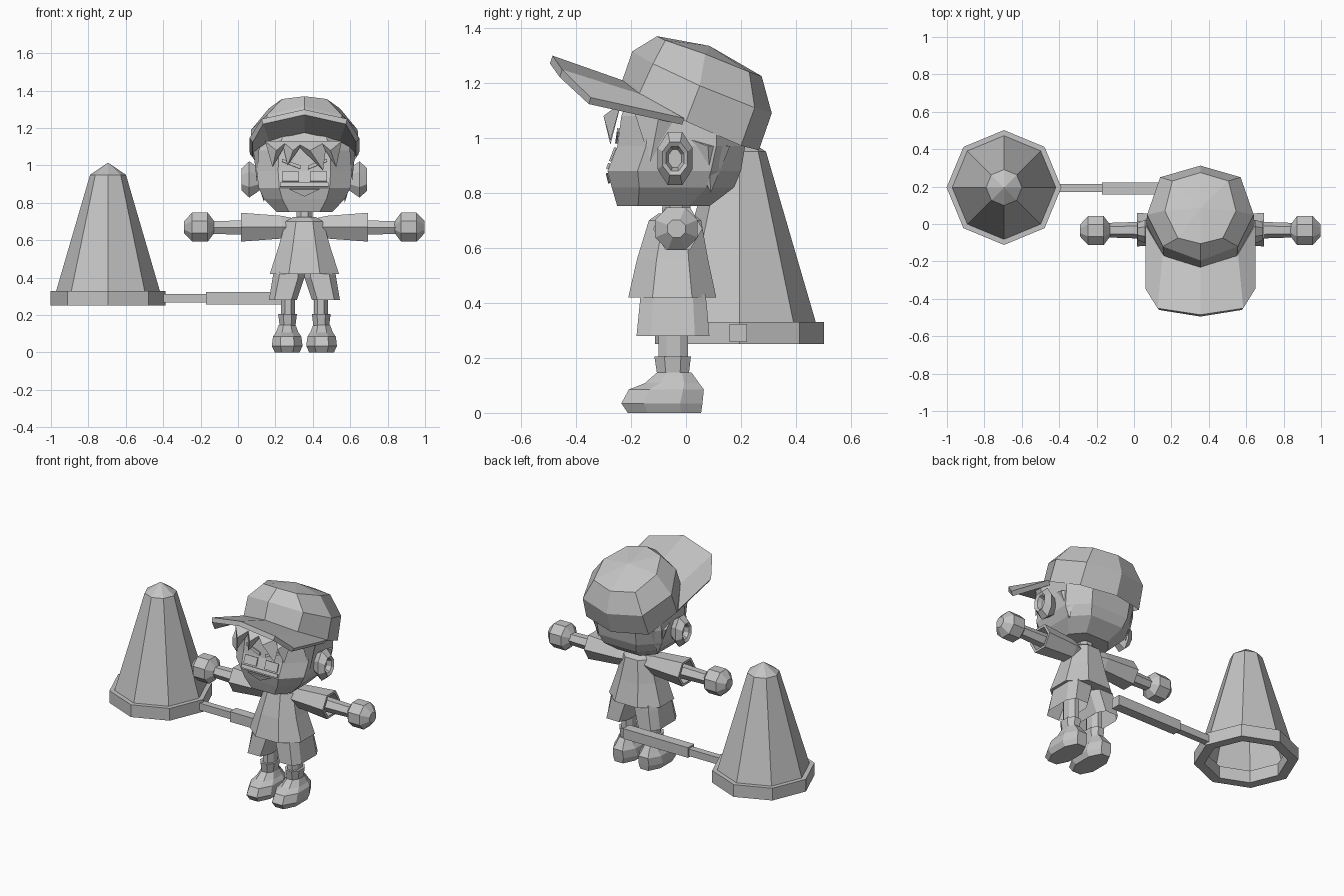
import bpy, bmesh, math

CX = 0.355            # centre line of the figure
GREY = bpy.data.materials.new("plain_grey")
GREY.diffuse_color = (0.55, 0.55, 0.55, 1)


def make(name, verts, faces, thick=0.0):
    me = bpy.data.meshes.new(name)
    me.from_pydata(verts, [], faces)
    bm = bmesh.new()
    bm.from_mesh(me)
    bmesh.ops.remove_doubles(bm, verts=bm.verts, dist=0.0002)
    bmesh.ops.recalc_face_normals(bm, faces=bm.faces)
    bm.to_mesh(me)
    bm.free()
    me.materials.append(GREY)
    ob = bpy.data.objects.new(name, me)
    bpy.context.collection.objects.link(ob)
    if thick:
        mod = ob.modifiers.new("thickness", "SOLIDIFY")
        mod.thickness = thick
        mod.offset = 0
    return ob


def loft(name, rings, start=True, end=True):
    """Skin a list of equal-sized closed rings, with optional end caps."""
    n = len(rings[0])
    verts = [p for r in rings for p in r]
    faces = [(i * n + k, i * n + (k + 1) % n, (i + 1) * n + (k + 1) % n, (i + 1) * n + k)
             for i in range(len(rings) - 1) for k in range(n)]
    if start:
        faces.append(tuple(range(n)))
    if end:
        faces.append(tuple(range(len(verts) - n, len(verts))))
    return make(name, verts, faces)


def oct_ring(z, hw, y0, y1, x=CX, c=0.45):
    """Bevelled rectangle at height z."""
    ym, hy = (y0 + y1) / 2, (y1 - y0) / 2
    pts = [(-c, -1), (c, -1), (1, -c), (1, c), (c, 1), (-c, 1), (-1, c), (-1, -c)]
    return [(x + hw * px, ym + hy * py, z) for px, py in pts]


def x_ring(x, ry, rz, n, y, z, turn=0.0):
    """Polygon ring facing along x."""
    return [(x, y + ry * math.cos(math.tau * k / n + turn),
             z + rz * math.sin(math.tau * k / n + turn)) for k in range(n)]


def box(name, x0, x1, y0, y1, z0, z1):
    loft(name, [[(x0, y0, z), (x1, y0, z), (x1, y1, z), (x0, y1, z)] for z in (z0, z1)])


# Traffic cone with hollow base
def cone_ring(r, z):
    return [(-0.695 + r * math.cos(math.tau * k / 8),
             0.195 + r * math.sin(math.tau * k / 8), z) for k in range(8)]


loft("cone", [cone_ring(r, z) for r, z in
              [(0.245, 0.33), (0.245, 0.25), (0.307, 0.25), (0.307, 0.33),
               (0.277, 0.33), (0.096, 0.95), (0.0, 1.015)]], False, False)

# Telescopic rod
box("rod_thin", -0.45, -0.16, 0.172, 0.214, 0.266, 0.312)
box("rod_thick", -0.17, 0.30, 0.158, 0.222, 0.257, 0.323)

# Head and neck
loft("head", [oct_ring(z, hw, y0, y1, c=0.55) for z, hw, y0, y1 in
              [(0.752, 0.15, -0.25, 0.085), (0.82, 0.215, -0.27, 0.175),
               (0.88, 0.245, -0.285, 0.2), (0.97, 0.255, -0.25, 0.215),
               (1.08, 0.25, -0.235, 0.215), (1.2, 0.19, -0.19, 0.18)]])
loft("neck", [oct_ring(0.66, 0.045, -0.09, 0.02), oct_ring(0.78, 0.042, -0.085, 0.015)])


# Cap dome, from half rings running front to back
def cap_ring(half):
    left = [(-x, y, z) for x, y, z in half[1:-1]][::-1]
    return [(CX + x, y, z) for x, y, z in half + left]


rim = [(0, -0.235, 1.2), (0.195, -0.175, 1.15), (0.29, 0.0, 1.06), (0.225, 0.2, 0.972), (0, 0.265, 0.955)]
mid = [(0, -0.195, 1.315), (0.2, -0.12, 1.27), (0.285, 0.05, 1.19), (0.215, 0.25, 1.11), (0, 0.312, 1.09)]
top = [(0, -0.105, 1.37), (0.12, -0.075, 1.355), (0.19, 0.07, 1.305), (0.15, 0.23, 1.24), (0, 0.275, 1.225)]
loft("cap", [cap_ring(rim), cap_ring(mid), cap_ring(top), [(CX, 0.085, 1.335)] * 8], False, False)

# Cap brim, curved down at the sides
outer = [(0, -0.49, 1.285), (0.225, -0.455, 1.235), (0.285, -0.35, 1.135)]
inner = [(0, -0.22, 1.19), (0.195, -0.165, 1.145), (0.285, -0.01, 1.06)]


def mirrored(half):
    return [(CX - x, y, z) for x, y, z in half[:0:-1]] + [(CX + x, y, z) for x, y, z in half]


make("cap_brim", mirrored(outer) + mirrored(inner),
     [(i, i + 1, i + 6, i + 5) for i in range(4)], 0.03)


# Hair locks: ridged spikes pointing down
def lock(name, a, b, ridge, tip):
    make(name, [(CX + p[0], p[1], p[2]) for p in (a, b, ridge, tip)],
         [(0, 2, 3), (2, 1, 3), (0, 1, 2), (0, 3, 1)])


for x, w, tip_x, tip_z in [(-0.15, 0.06, -0.17, 0.99), (-0.06, 0.06, -0.09, 1.0),
                           (0.03, 0.09, 0.10, 0.975), (0.14, 0.06, 0.17, 0.99)]:
    lock("fringe_lock", (x - w, -0.235, 1.13), (x + w, -0.235, 1.13),
         (x, -0.30, 1.08), (tip_x, -0.275, tip_z))
for s in (-1, 1):
    lock("side_lock", (s * 0.24, -0.19, 1.1), (s * 0.25, -0.04, 1.07),
         (s * 0.272, -0.1, 1.07), (s * 0.255, -0.13, 0.915))
    lock("nape_lock", (s * 0.25, 0.0, 1.0), (s * 0.21, 0.16, 0.97),
         (s * 0.27, 0.08, 0.97), (s * 0.215, 0.09, 0.80))


# Face details as thin plates lying on the face
def face_y(z):
    if z < 0.88:
        return -0.27 - (z - 0.82) * 0.25
    if z < 0.97:
        return -0.285 + (z - 0.88) * 0.389
    return -0.25 + (z - 0.97) * 0.136


def plate(name, pts):
    make(name, [(CX + x, face_y(z) - 0.005, z) for x, z in pts], [tuple(range(len(pts)))], 0.008)


for s in (-1, 1):
    plate("eye", [(s * x, z) for x, z in [(0.03, 0.915), (0.12, 0.915), (0.12, 0.965), (0.03, 0.965)]])
    plate("brow", [(s * x, z) for x, z in [(0.02, 0.98), (0.12, 1.02), (0.12, 1.035), (0.02, 1.0)]])
plate("cheek_band", [(-0.13, 0.887), (0.13, 0.887), (0.13, 0.908), (-0.13, 0.908)])
plate("mouth", [(-0.08, 0.872), (0, 0.835), (0.08, 0.872)])

# Shirt body
loft("shirt", [oct_ring(z, hw, y0, y1) for z, hw, y0, y1 in
               [(0.42, 0.185, -0.21, 0.11), (0.56, 0.14, -0.178, 0.08),
                (0.70, 0.10, -0.135, 0.055), (0.725, 0.06, -0.10, 0.025)]])

for s in (-1, 1):
    def side(d):
        return CX + s * d

    # Cupped ear, flaring outwards
    loft("ear", [x_ring(side(d), ry, rz, 8, -0.04, 0.925, math.pi / 8) for d, ry, rz in
                 [(0.235, 0.04, 0.06), (0.295, 0.068, 0.105), (0.335, 0.05, 0.065),
                  (0.325, 0.035, 0.048), (0.295, 0.025, 0.035)]])
    # Sleeve with hollow cuff, forearm and fist
    loft("sleeve", [x_ring(side(d), ry, rz, 6, -0.03, 0.67) for d, ry, rz in
                    [(0.06, 0.06, 0.055), (0.12, 0.075, 0.07), (0.34, 0.09, 0.089),
                     (0.34, 0.072, 0.072), (0.27, 0.066, 0.066)]])
    loft("forearm", [x_ring(side(d), r, r, 6, -0.033, 0.668) for d, r in [(0.25, 0.047), (0.52, 0.038)]])
    loft("fist", [x_ring(side(d), r, r, 8, -0.035, 0.67, math.pi / 8) for d, r in
                  [(0.483, 0.035), (0.517, 0.084), (0.60, 0.084), (0.643, 0.035)]])

    # Shorts leg, open at the hem
    def shorts_ring(z, a, b, y0, y1):
        return oct_ring(z, (b - a) / 2, y0, y1, side((a + b) / 2), 0.6)
    loft("shorts_leg", [shorts_ring(0.28, 0.04, 0.19, -0.18, 0.085),
                        shorts_ring(0.40, 0.0, 0.17, -0.168, 0.075),
                        shorts_ring(0.43, 0.0, 0.165, -0.165, 0.07)], False, True)
    # Leg, sock and shoe
    loft("leg", [oct_ring(z, 0.037, -0.1, 0.008, side(0.088)) for z in (0.18, 0.40)])
    loft("sock", [oct_ring(0.14, 0.042, -0.105, 0.01, side(0.09)),
                  oct_ring(0.205, 0.05, -0.115, 0.018, side(0.09))])
    loft("shoe", [oct_ring(z, hw, y0, y1, side(0.092)) for z, hw, y0, y1 in
                  [(0.0, 0.066, -0.212, 0.055), (0.035, 0.082, -0.235, 0.06),
                   (0.085, 0.076, -0.208, 0.065), (0.108, 0.06, -0.15, 0.048),
                   (0.147, 0.045, -0.105, 0.02)]])
